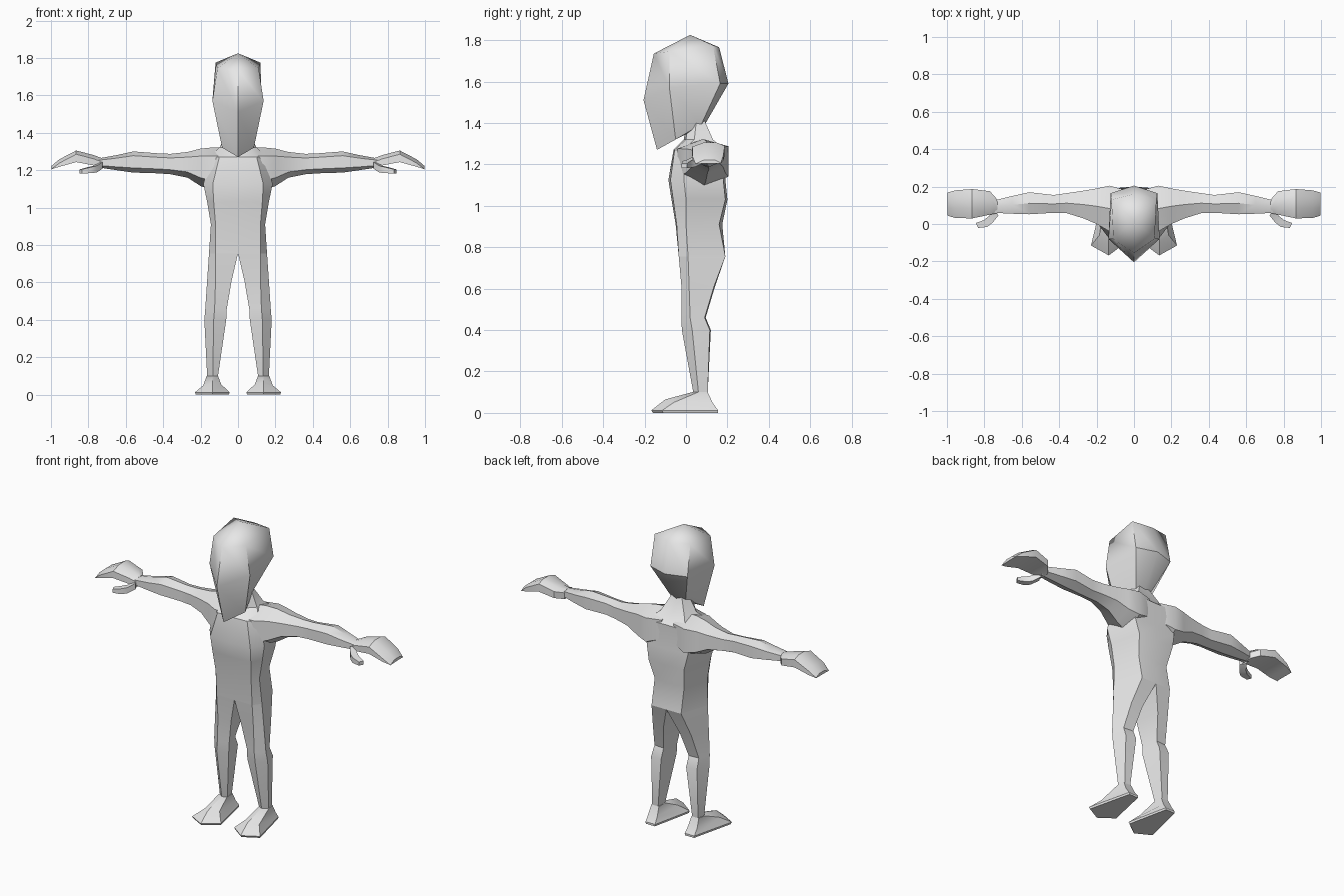
import bpy, bmesh

if "Cube" in bpy.data.objects:
    bpy.data.objects.remove(bpy.data.objects["Cube"])

grey = bpy.data.materials.new("plain grey")
grey.diffuse_color = (0.8, 0.8, 0.8, 1)
grey.use_nodes = True
grey.node_tree.nodes["Principled BSDF"].inputs["Base Color"].default_value = grey.diffuse_color


def loft(name, rings, cap_start=True, cap_end=True, side=1):
    """Skin a list of equal-length point rings; side=-1 mirrors across x."""
    bm = bmesh.new()
    vs = [[bm.verts.new((x * side, y, z)) for x, y, z in r] for r in rings]
    n = len(vs[0])
    for a, b in zip(vs, vs[1:]):
        for i in range(n):
            j = (i + 1) % n
            bm.faces.new((a[i], a[j], b[j], b[i]))
    if cap_start:
        bm.faces.new(vs[0])
    if cap_end:
        bm.faces.new(vs[-1])
    bmesh.ops.remove_doubles(bm, verts=bm.verts, dist=1e-4)
    bmesh.ops.recalc_face_normals(bm, faces=bm.faces)
    me = bpy.data.meshes.new(name)
    bm.to_mesh(me)
    bm.free()
    me.materials.append(grey)
    ob = bpy.data.objects.new(name, me)
    bpy.context.collection.objects.link(ob)
    bpy.context.view_layer.objects.active = ob
    ob.select_set(True)
    bpy.ops.object.shade_smooth_by_angle(angle=0.6)
    ob.select_set(False)
    return ob


def full(half):
    """Complete a half ring (front centre ... back centre) by mirroring."""
    return half + [(-x, y, z) for x, y, z in reversed(half[1:-1])]


def level(z, pts):
    return [(x, y, z) for x, y in pts]


# head: faceted, pointed chin, low crown
head = [
    [(0, .02, 1.825)] * 4,
    [(0, -.155, 1.735), (.11, -.08, 1.745), (.12, .13, 1.775), (0, .16, 1.765)],
    [(0, -.205, 1.51), (.137, -.08, 1.57), (.125, .165, 1.59), (0, .205, 1.59)],
    [(0, -.14, 1.27), (.085, -.05, 1.32), (.05, .075, 1.395), (0, .09, 1.39)],
]


def make_head():
    bm_rings = [full(r) for r in head[1:]]
    loft("head", bm_rings, cap_start=False)
    # crown fan up to the apex
    rim = bm_rings[0]
    me = bpy.data.objects["head"].data
    bm = bmesh.new()
    bm.from_mesh(me)
    apex = bm.verts.new(head[0][0])
    edges = [e for e in bm.edges if e.is_boundary]
    assert len(edges) == len(rim)
    for e in edges:
        bm.faces.new((e.verts[0], e.verts[1], apex)).smooth = True
    bmesh.ops.recalc_face_normals(bm, faces=bm.faces)
    bm.to_mesh(me)
    bm.free()


make_head()

# torso and neck
hip = [(0, -.035), (.12, -.035), (.155, .01), (.1, .19), (0, .19)]
torso = [
    level(.755, hip),
    level(.91, [(0, -.05), (.12, -.045), (.145, 0), (.1, .16), (0, .175)]),
    level(1.03, [(0, -.07), (.13, -.062), (.165, 0), (.12, .19), (0, .2)]),
    level(1.125, [(0, -.085), (.135, -.075), (.185, -.01), (.14, .18), (0, .19)]),
    level(1.27, [(0, -.06), (.1, -.055), (.15, -.01), (.13, .19), (0, .185)]),
    level(1.32, [(0, -.01), (.06, 0), (.1, .04), (.08, .13), (0, .13)]),
    level(1.41, [(0, 0), (.04, .01), (.055, .05), (.035, .09), (0, .09)]),
]
loft("torso", [full(r) for r in torso], cap_start=False)

leg = [
    level(.755, hip),
    level(.61, [(.034, -.018), (.12, -.022), (.165, .015), (.13, .135), (.055, .14)]),
    level(.46, [(.06, 0), (.125, -.022), (.175, .02), (.15, .09), (.085, .095)]),
    level(.4, [(.063, 0), (.13, -.02), (.18, .03), (.155, .115), (.085, .12)]),
    level(.1, [(.107, .05), (.135, .035), (.165, .06), (.155, .105), (.115, .105)]),
]
foot = [
    level(.1, [(.107, .045), (.135, .03), (.168, .058), (.16, .105), (.11, .105)]),
    [(.09, -.05, .055), (.135, -.1, .065), (.185, -.06, .05),
     (.165, .128, .05), (.105, .128, .05)],
    level(.012, [(.045, -.1), (.135, -.168), (.23, -.115), (.165, .155), (.1, .155)]),
    level(0, [(.048, -.097), (.135, -.16), (.226, -.11), (.163, .155), (.102, .155)]),
]


def arm_ring(x, yf, yb, z0, z1):
    h, ym = z1 - z0, (yf + yb) / 2
    return [(x, yf, z0 + .22 * h), (x, yf, z1 - .2 * h), (x, ym, z1),
            (x, yb, z1 - .15 * h), (x, yb, z0 + .22 * h), (x, ym, z0)]


# arm sections: x, front y, back y, bottom z, top z
arm = [arm_ring(*a) for a in (
    (.04, -.045, .18, 1.13, 1.315), (.13, -.04, .205, 1.09, 1.322),
    (.2, 0, .19, 1.115, 1.315), (.27, .03, .178, 1.16, 1.297),
    (.36, .058, .165, 1.178, 1.287), (.43, .06, .155, 1.183, 1.29),
    (.56, .052, .17, 1.187, 1.3), (.65, .055, .15, 1.2, 1.28),
    (.75, .06, .125, 1.215, 1.262))]


def hand_ring(x, yf, yb, z0, z1):
    w = yb - yf
    return [(x, yf, z0), (x, yf, z1 - .02), (x, yf + .35 * w, z1),
            (x, yb - .25 * w, z1), (x, yb, z1 - .015), (x, yb, z0)]


# cupped hand: arches up over the knuckles, drops to the fingertips
hand = [hand_ring(*h) for h in (
    (.73, .058, .13, 1.212, 1.265), (.77, .05, .175, 1.225, 1.28),
    (.865, .03, .187, 1.243, 1.305), (.955, .032, .18, 1.218, 1.258),
    (.998, .045, .168, 1.205, 1.222))]


def box_ring(p, dy, dz):
    x, y, z = p
    return [(x - dy * .5, y - dy, z - dz), (x - dy * .5, y - dy, z + dz),
            (x + dy * .5, y + dy, z + dz), (x + dy * .5, y + dy, z - dz)]


thumb = [box_ring((.735, .065, 1.225), .02, .018),
         box_ring((.765, .025, 1.205), .018, .018),
         box_ring((.795, .002, 1.2), .018, .016),
         box_ring((.84, -.008, 1.193), .013, .011)]

for side, tag in ((1, "left"), (-1, "right")):
    loft(tag + "_leg", leg, False, True, side)
    loft(tag + "_foot", foot, True, True, side)
    loft(tag + "_arm", arm, True, True, side)
    loft(tag + "_hand", hand, True, True, side)
    loft(tag + "_thumb", thumb, True, True, side)
